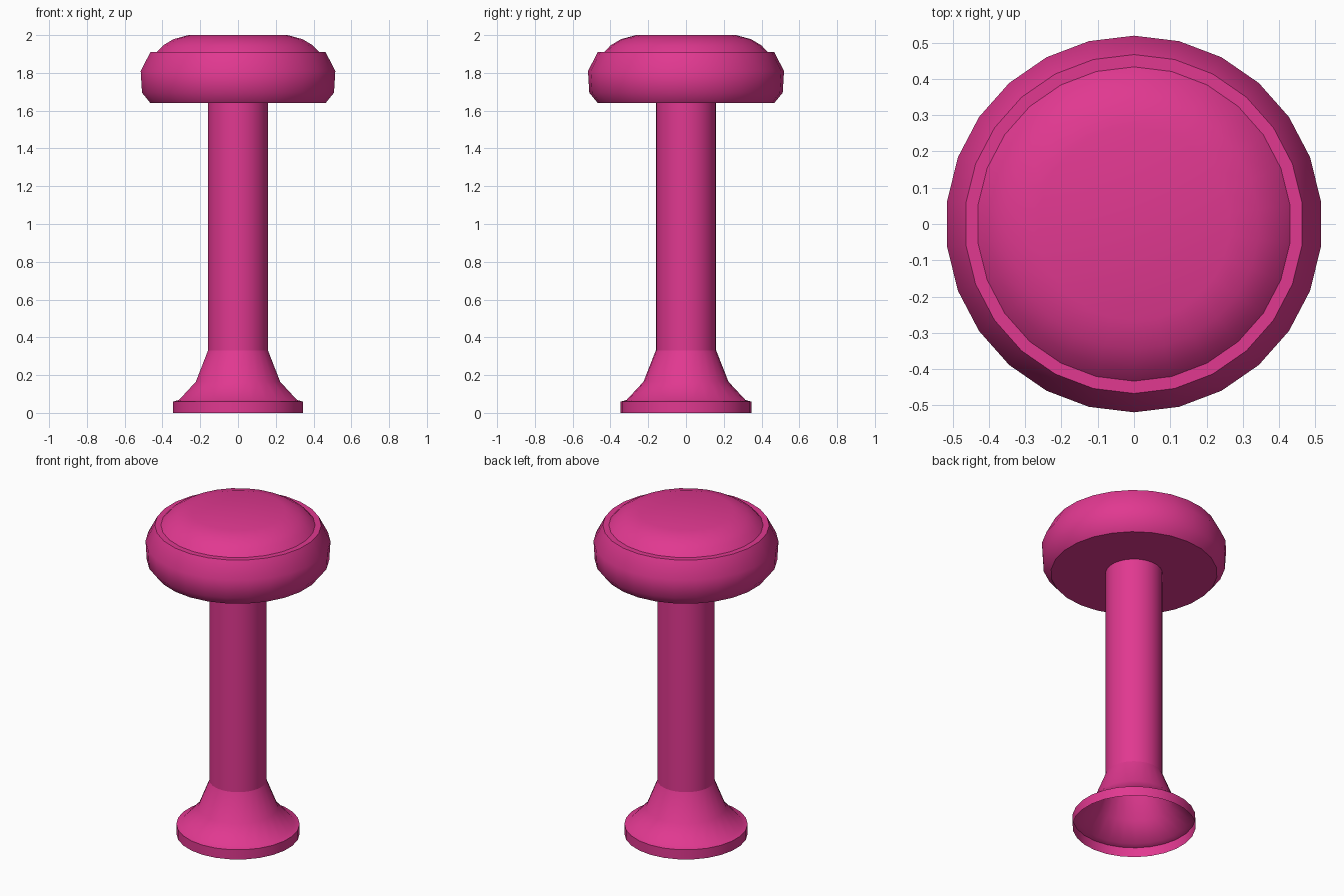
import bpy, bmesh, math

if "Cube" in bpy.data.objects:
    bpy.data.objects.remove(bpy.data.objects["Cube"])

SIDES = 26
pink = bpy.data.materials.new("pink")
pink.diffuse_color = (0.75, 0.04, 0.28, 1)
pink.use_nodes = True
pink.node_tree.nodes["Principled BSDF"].inputs["Base Color"].default_value = pink.diffuse_color


def lathe(name, profile):
    """Revolve (radius, z) points, listed bottom to top; radius 0 closes an end."""
    bm = bmesh.new()
    rings = []
    for r, z in profile:
        if r == 0:
            rings.append([bm.verts.new((0, 0, z))] * SIDES)
            continue
        ring = []
        for i in range(SIDES):
            a = math.pi / 2 + 2 * math.pi * i / SIDES
            ring.append(bm.verts.new((r * math.cos(a), r * math.sin(a), z)))
        rings.append(ring)
    for lo, hi in zip(rings, rings[1:]):
        for i in range(SIDES):
            j = (i + 1) % SIDES
            corners = list(dict.fromkeys((lo[i], lo[j], hi[j], hi[i])))
            bm.faces.new(corners)
    mesh = bpy.data.meshes.new(name)
    bm.to_mesh(mesh)
    bm.free()
    mesh.materials.append(pink)
    ob = bpy.data.objects.new(name, mesh)
    bpy.context.collection.objects.link(ob)
    bpy.ops.object.select_all(action='DESELECT')
    ob.select_set(True)
    bpy.context.view_layer.objects.active = ob
    bpy.ops.object.shade_smooth_by_angle(angle=math.radians(40))
    return ob


# Hollow flared foot, open underneath
lathe("foot", [(0.346, 0), (0.346, 0.06), (0.315, 0.068), (0.225, 0.165), (0.16, 0.33)])

# Straight column
lathe("column", [(0.16, 0.33), (0.16, 1.64)])

# Seat: rounded side, flat rim ledge and low domed cushion
lathe("seat", [(0, 1.64), (0.467, 1.64), (0.512, 1.695), (0.519, 1.81), (0.467, 1.91),
               (0.433, 1.91), (0.40, 1.945), (0.345, 1.978), (0.265, 2.0), (0, 2.0)])
